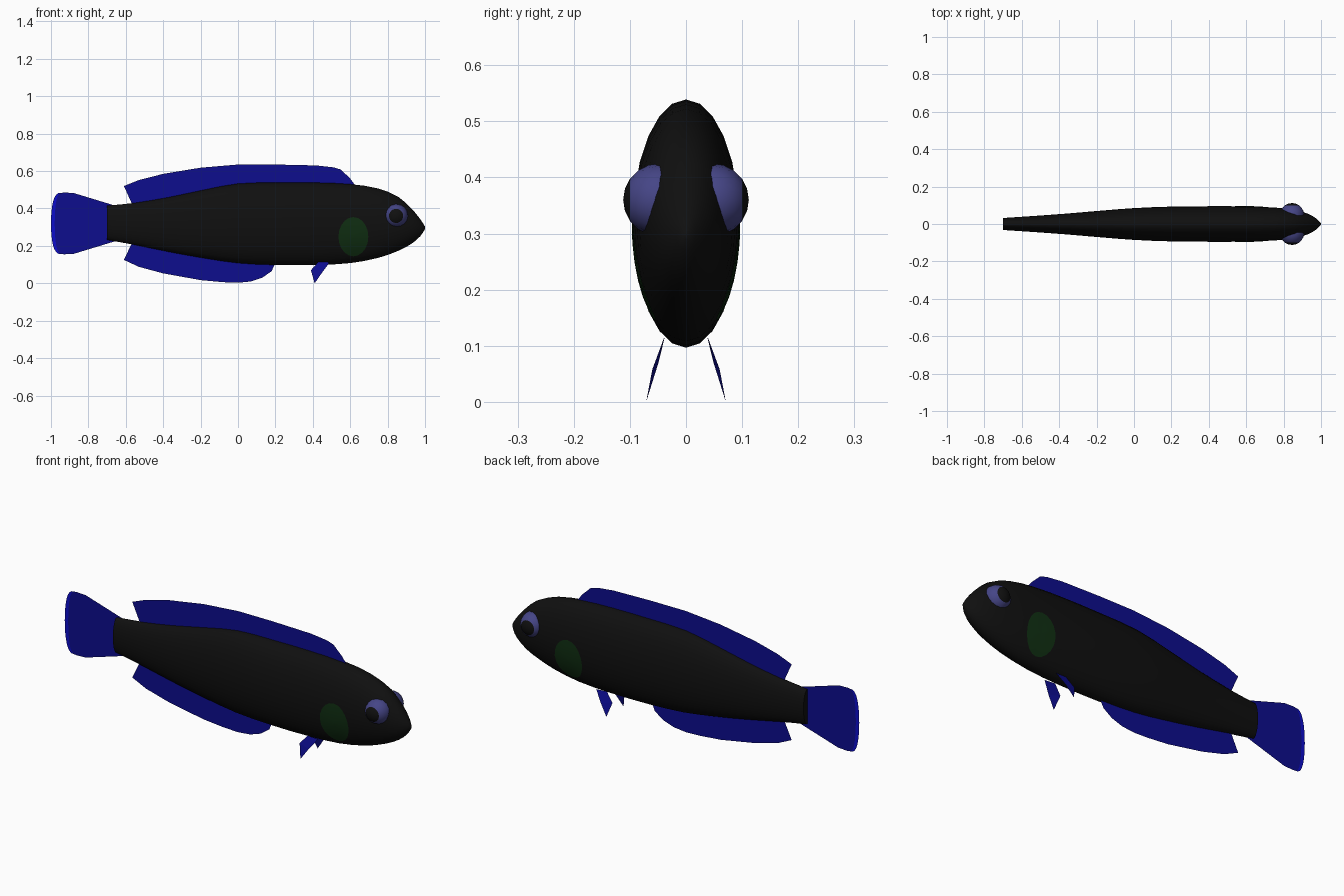
import bpy, bmesh, math

cube = bpy.data.objects.get("Cube")
if cube:
    bpy.data.objects.remove(cube, do_unlink=True)


def material(name, color):
    m = bpy.data.materials.new(name)
    m.use_nodes = True
    m.diffuse_color = (*color, 1)
    m.node_tree.nodes["Principled BSDF"].inputs["Base Color"].default_value = (*color, 1)
    return m


BLACK = material("body black", (0.005, 0.005, 0.005))
BLUE = material("fin blue", (0.004, 0.004, 0.27))
RIM = material("rim bright blue", (0.004, 0.004, 0.6))
LILAC = material("eye lilac", (0.06, 0.06, 0.24))
GREEN = material("cheek green", (0.005, 0.028, 0.006))


def finish(name, bm, mats, smooth=True):
    bmesh.ops.remove_doubles(bm, verts=bm.verts, dist=0.0005)
    bmesh.ops.recalc_face_normals(bm, faces=bm.faces)
    me = bpy.data.meshes.new(name)
    bm.to_mesh(me)
    bm.free()
    for m in mats:
        me.materials.append(m)
    if smooth:
        me.shade_smooth()
    ob = bpy.data.objects.new(name, me)
    bpy.context.collection.objects.link(ob)
    return ob


def loft(rows, closed=False):
    """Bridge equal rows of points with quads."""
    bm = bmesh.new()
    grid = [[bm.verts.new(p) for p in row] for row in rows]
    for r, (a, b) in enumerate(zip(grid, grid[1:])):
        n = len(a)
        for i in range(n if closed else n - 1):
            j = (i + 1) % n
            bm.faces.new((a[i], a[j], b[j], b[i])).material_index = r
    return bm, grid


# Body stations: x, bottom, top, half width
STATIONS = [
    (-0.70, 0.232, 0.415, 0.032), (-0.55, 0.205, 0.43, 0.042),
    (-0.37, 0.168, 0.46, 0.055), (-0.18, 0.134, 0.50, 0.071),
    (0.0, 0.108, 0.533, 0.085), (0.2, 0.098, 0.538, 0.093),
    (0.42, 0.098, 0.538, 0.095), (0.6, 0.108, 0.53, 0.094),
    (0.75, 0.136, 0.507, 0.088), (0.86, 0.175, 0.46, 0.076),
    (0.93, 0.213, 0.397, 0.055), (0.975, 0.252, 0.342, 0.029),
    (1.0, 0.29, 0.303, 0.004),
]


def station(x):
    """Smoothly interpolate bottom, top and half width at x."""
    k = 0
    while k < len(STATIONS) - 2 and x > STATIONS[k + 1][0]:
        k += 1
    p1, p2 = STATIONS[k], STATIONS[k + 1]
    p0, p3 = STATIONS[max(k - 1, 0)], STATIONS[min(k + 2, len(STATIONS) - 1)]
    h = p2[0] - p1[0]
    t = (x - p1[0]) / h
    out = []
    for c in (1, 2, 3):
        m1 = (p2[c] - p0[c]) / (p2[0] - p0[0]) * h
        m2 = (p3[c] - p1[c]) / (p3[0] - p1[0]) * h
        out.append((2*t**3 - 3*t*t + 1) * p1[c] + (t**3 - 2*t*t + t) * m1
                   + (3*t*t - 2*t**3) * p2[c] + (t**3 - t*t) * m2)
    return out


# Body
xs = []
for a, b in zip(STATIONS, STATIONS[1:]):
    xs += [a[0], (a[0] + b[0]) / 2]
xs.append(STATIONS[-1][0])
rings = []
for x in xs:
    lo, hi, w = station(x)
    rings.append([(x, w * math.sin(a), (lo + hi) / 2 + (hi - lo) / 2 * math.cos(a))
                  for a in (math.tau * i / 24 for i in range(24))])
bm, grid = loft(rings, True)
for f in bm.faces:
    f.material_index = 0
bm.faces.new(grid[0])
bm.faces.new(grid[-1])
body = finish("body", bm, [BLACK])
bpy.context.view_layer.objects.active = body
body.select_set(True)
bpy.ops.object.shade_smooth_by_angle(angle=math.radians(50))
body.select_set(False)


# Back and belly fins: outer edge points, rooted inside the body
def long_fin(name, edge, root):
    rows = [[(x, 0, z) for x, z in edge], [(x, 0, z) for x, z in root]]
    bm, _ = loft(rows)
    for f in bm.faces:
        f.material_index = 0
    finish(name, bm, [BLUE], False)


top = [(-0.61, 0.52), (-0.53, 0.552), (-0.4, 0.585), (-0.2, 0.618), (0, 0.635),
       (0.2, 0.635), (0.42, 0.63), (0.51, 0.62), (0.55, 0.608), (0.6, 0.56), (0.63, 0.52)]
long_fin("back_fin", top,
         [(-0.565, 0.42)] + [(x, station(x)[1] - 0.03) for x, z in top[1:]])
low = [(-0.61, 0.125), (-0.53, 0.088), (-0.4, 0.053), (-0.2, 0.017), (-0.08, 0.006),
       (0, 0.003), (0.07, 0.01), (0.13, 0.03), (0.18, 0.065), (0.2, 0.11)]
long_fin("belly_fin", low,
         [(-0.565, 0.22)] + [(x, station(x)[0] + 0.03) for x, z in low[1:]])

# Tail fin with a bright crescent rim
angles = [math.pi * (i / 16 - 0.5) for i in range(17)]


def tail_column(x, bulge, height):
    return [(x - bulge * math.sqrt(max(math.cos(a), 0)), 0, 0.32 + height * math.sin(a))
            for a in angles]


bm, _ = loft([tail_column(-0.64, 0, 0.09), tail_column(-0.88, 0, 0.163),
              tail_column(-0.93, 0.05, 0.165), tail_column(-0.93, 0.07, 0.165)])
for f in bm.faces:
    f.material_index = 1 if f.material_index == 2 else 0
finish("tail_fin", bm, [BLUE, RIM], False)

# Paired parts
for side, s in (("left", 1), ("right", -1)):
    # Pelvic fin
    bm, _ = loft([[(0.49, s * 0.04, 0.112), (0.45, s * 0.06, 0.058), (0.41, s * 0.071, 0)],
                  [(0.43, s * 0.038, 0.115), (0.39, s * 0.049, 0.07), (0.41, s * 0.071, 0)]])
    for f in bm.faces:
        f.material_index = 0
    finish(side + "_pelvic_fin", bm, [BLUE], False)

    # Eye, with the cap facing outward as the pupil
    bm = bmesh.new()
    bmesh.ops.create_uvsphere(bm, u_segments=16, v_segments=10, radius=0.065)
    for f in bm.faces:
        f.material_index = int(f.calc_center_median().z * s > 0.05)
    for v in bm.verts:
        x, y, z = v.co
        v.co = (0.845 + x, s * 0.047 + z, 0.36 + y)
    finish(side + "_eye", bm, [LILAC, BLACK])

    # Cheek patch lying on the body surface
    rows = []
    for r in (0.01, 0.35, 0.7, 1):
        row = []
        for i in range(20):
            a = math.tau * i / 20
            x, z = 0.617 + 0.08 * r * math.cos(a), 0.249 + 0.105 * r * math.sin(a)
            lo, hi, w = station(x)
            u = (2 * z - lo - hi) / (hi - lo)
            row.append((x, s * (w * math.sqrt(max(1 - u * u, 0)) + 0.002), z))
        rows.append(row)
    bm, grid = loft(rows, True)
    for f in bm.faces:
        f.material_index = 0
    bm.faces.new(grid[0])
    finish(side + "_cheek_patch", bm, [GREEN])
